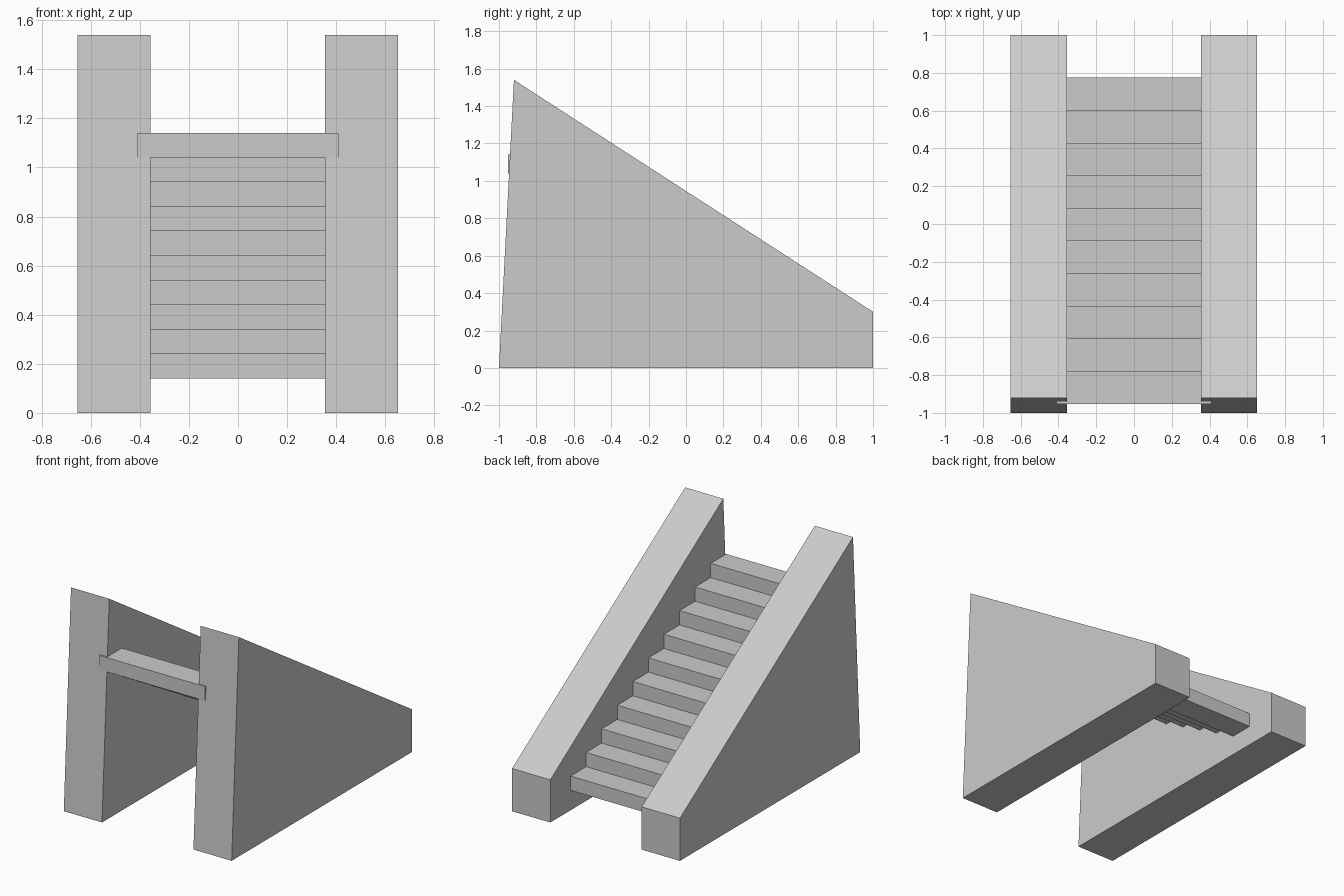
import bpy

if "Cube" in bpy.data.objects:
    bpy.data.objects.remove(bpy.data.objects["Cube"])


def mesh_object(name, verts, faces):
    mesh = bpy.data.meshes.new(name)
    mesh.from_pydata(verts, [], faces)
    obj = bpy.data.objects.new(name, mesh)
    bpy.context.collection.objects.link(obj)
    return obj


def extrude_profile(name, profile, x0, x1):
    """Extrude a counter-clockwise (y, z) profile from x0 to x1."""
    n = len(profile)
    verts = [(x, y, z) for x in (x0, x1) for y, z in profile]
    faces = [tuple(reversed(range(n))), tuple(range(n, 2 * n))]
    faces += [(i, (i + 1) % n, n + (i + 1) % n, n + i) for i in range(n)]
    return mesh_object(name, verts, faces)


# Sloping side walls
wall = [(-1, 0), (1, 0), (1, 0.3), (-0.92, 1.54)]
for side, x0, x1 in (("left", -0.653, -0.356), ("right", 0.354, 0.651)):
    extrude_profile(side + "_side_wall", wall, x0, x1)

# Ten block steps, ends embedded in the walls
RUN, RISE, COUNT = 0.1727, 0.1, 10
for i in range(COUNT):
    back = 0.775 - i * RUN
    front = back - RUN
    low = 0.14 + i * RISE
    high = low + RISE
    profile = [(front, low), (back, low), (back, high), (front, high)]
    extrude_profile(f"step_{i + 1}", profile, -0.41, 0.41)
